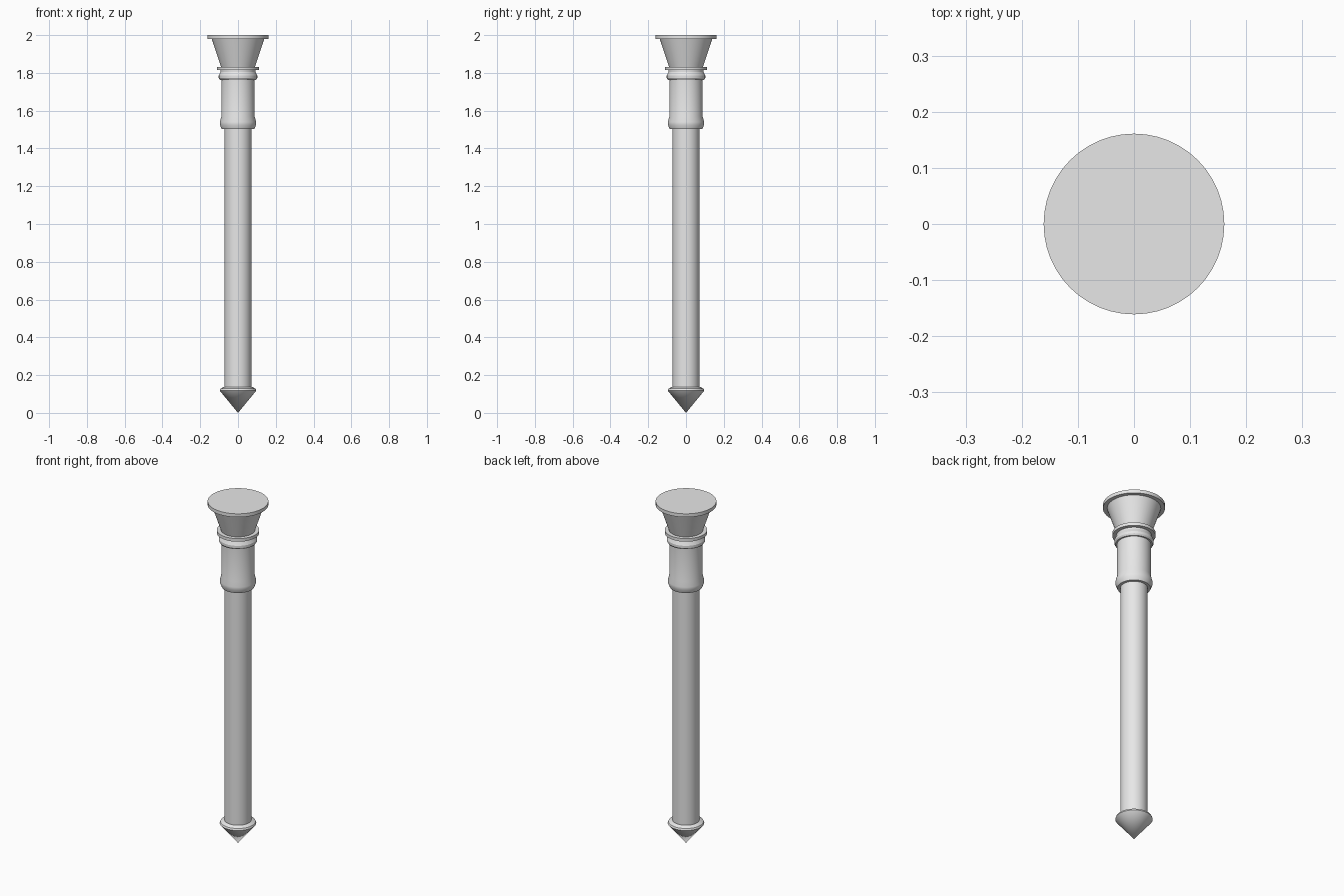
import bpy, bmesh, math

if "Cube" in bpy.data.objects:
    bpy.data.objects.remove(bpy.data.objects["Cube"])

SEGMENTS = 48

grey = bpy.data.materials.new("light_grey")
grey.diffuse_color = (0.8, 0.8, 0.8, 1)
grey.use_nodes = True
grey.node_tree.nodes["Principled BSDF"].inputs["Base Color"].default_value = grey.diffuse_color


def turned(name, profile):
    """Revolve (radius, height) points around z; the profile starts and ends on the axis."""
    bm = bmesh.new()
    verts = [bm.verts.new((r, 0, z)) for r, z in profile]
    edges = [bm.edges.new(pair) for pair in zip(verts, verts[1:])]
    bmesh.ops.spin(bm, geom=verts + edges, cent=(0, 0, 0), axis=(0, 0, 1),
                   angle=math.tau, steps=SEGMENTS, use_duplicate=False)
    bmesh.ops.remove_doubles(bm, verts=bm.verts, dist=0.0001)
    bmesh.ops.recalc_face_normals(bm, faces=bm.faces)
    mesh = bpy.data.meshes.new(name)
    bm.to_mesh(mesh)
    bm.free()
    mesh.materials.append(grey)
    obj = bpy.data.objects.new(name, mesh)
    bpy.context.collection.objects.link(obj)
    bpy.ops.object.select_all(action='DESELECT')
    obj.select_set(True)
    bpy.context.view_layer.objects.active = obj
    bpy.ops.object.shade_smooth_by_angle(angle=math.radians(20))
    return obj


# pointed foot with a short sloped shoulder
turned("pointed_tip", [(0, 0), (0.097, 0.118), (0.093, 0.128), (0.076, 0.137), (0, 0.137)])

# long plain shaft
turned("shaft", [(0, 0.137), (0.071, 0.137), (0.071, 1.502), (0, 1.502)])

# wider sleeve with a rounded bead at its lower end
turned("sleeve", [(0, 1.502), (0.086, 1.502), (0.095, 1.523), (0.096, 1.54),
                  (0.088, 1.57), (0.088, 1.763), (0, 1.763)])

# neck bead under the collar
turned("neck_bead", [(0, 1.763), (0.096, 1.763), (0.102, 1.772), (0.102, 1.785),
                     (0.092, 1.805), (0.092, 1.814), (0, 1.814)])

# thin flat collar
turned("collar", [(0, 1.814), (0.112, 1.814), (0.112, 1.832), (0, 1.832)])

# flared capital
turned("flared_head", [(0, 1.832), (0.09, 1.832), (0.139, 1.98), (0, 1.98)])

# flat cap disc
turned("cap_disc", [(0, 1.98), (0.161, 1.98), (0.161, 2.0), (0, 2.0)])
